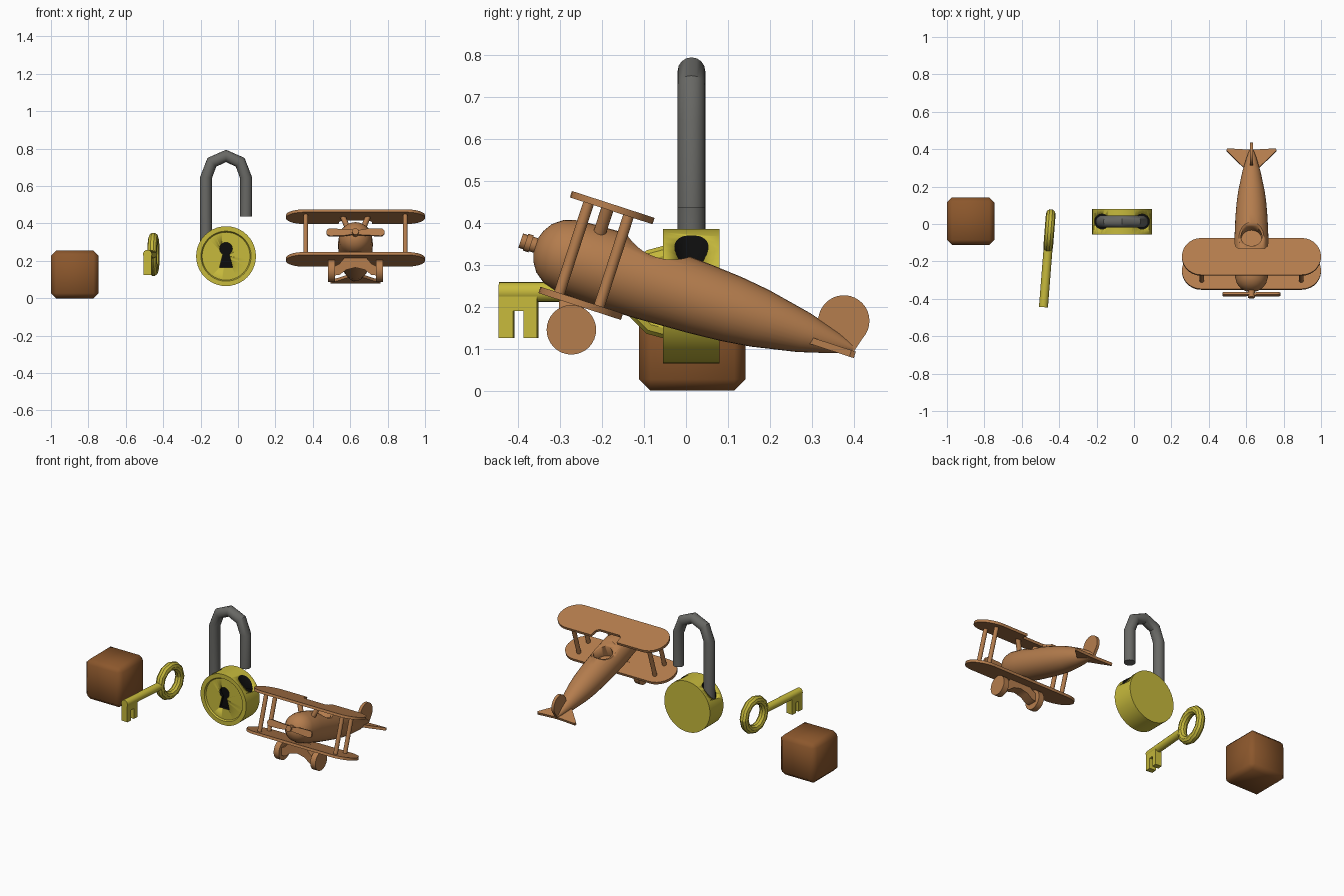
import bpy, bmesh, math
from mathutils import Matrix, Vector

if "Cube" in bpy.data.objects:
    bpy.data.objects.remove(bpy.data.objects["Cube"])


def material(name, rgb):
    m = bpy.data.materials.new(name)
    m.diffuse_color = (*rgb, 1)
    m.use_nodes = True
    m.node_tree.nodes["Principled BSDF"].inputs["Base Color"].default_value = m.diffuse_color
    return m


WOOD = material("light wood", (0.46, 0.205, 0.075))
DARK_WOOD = material("dark wood", (0.26, 0.095, 0.025))
BRASS = material("brass", (0.57, 0.49, 0.045))
STEEL = material("grey steel", (0.14, 0.14, 0.13))
BLACK = material("black", (0.004, 0.004, 0.004))

T = Matrix.Translation
YZ = Matrix(((0, 0, 1, 0), (1, 0, 0, 0), (0, 1, 0, 0), (0, 0, 0, 1)))  # drawing lies in y-z
XZ = Matrix.Rotation(math.pi / 2, 4, 'X')                              # drawing lies in x-z
ALONG_Y = Matrix.Rotation(-math.pi / 2, 4, 'X')                        # z axis turned to +y


def finish(name, bm, mat, matrix, angle=35):
    bm.transform(matrix)
    bmesh.ops.recalc_face_normals(bm, faces=bm.faces)
    me = bpy.data.meshes.new(name)
    bm.to_mesh(me)
    bm.free()
    me.materials.append(mat)
    ob = bpy.data.objects.new(name, me)
    bpy.context.collection.objects.link(ob)
    bpy.ops.object.select_all(action='DESELECT')
    ob.select_set(True)
    bpy.context.view_layer.objects.active = ob
    bpy.ops.object.shade_smooth_by_angle(angle=math.radians(angle))
    return ob


def loft(name, rings, mat, matrix=Matrix(), caps=True):
    bm = bmesh.new()
    rows = [[bm.verts.new(p) for p in r] for r in rings]
    n = len(rows[0])
    for a, b in zip(rows, rows[1:]):
        for i in range(n):
            bm.faces.new((a[i], a[(i + 1) % n], b[(i + 1) % n], b[i]))
    if caps:
        bm.faces.new(rows[0])
        bm.faces.new(rows[-1])
    return finish(name, bm, mat, matrix)


def circle(r, n, z=0):
    return [Vector((r * math.cos(2 * math.pi * i / n), r * math.sin(2 * math.pi * i / n), z))
            for i in range(n)]


def revolve(name, profile, mat, matrix=Matrix(), n=32):
    """Turn (height, radius) pairs about the local z axis."""
    return loft(name, [circle(r, n, h) for h, r in profile], mat, matrix)


def rod(name, a, b, r, mat, matrix=Matrix(), n=16):
    a, b = Vector(a), Vector(b)
    turn = (b - a).to_track_quat('Z', 'Y').to_matrix().to_4x4()
    return revolve(name, [(0, r), ((b - a).length, r)], mat, matrix @ T(a) @ turn, n)


def plate(name, pts, thick, mat, matrix=Matrix()):
    """Extrude a 2D outline evenly to both sides of its plane."""
    return loft(name, [[(x, y, z) for x, y in pts] for z in (-thick / 2, thick / 2)], mat, matrix)


def arc(cx, cy, r, a0, a1, n):
    return [(cx + r * math.cos(math.radians(a0 + (a1 - a0) * i / n)),
             cy + r * math.sin(math.radians(a0 + (a1 - a0) * i / n))) for i in range(n + 1)]


def cut(ob, cutters):
    for c in cutters:
        # same slot order in both, so the cut faces take the second colour
        if c.data.materials[0] != ob.data.materials[0]:
            c.data.materials.clear()
            c.data.materials.append(ob.data.materials[0])
            c.data.materials.append(BLACK)
            for p in c.data.polygons:
                p.material_index = 1
        bpy.context.view_layer.objects.active = ob
        m = ob.modifiers.new("cut", 'BOOLEAN')
        m.operation, m.solver, m.object = 'DIFFERENCE', 'EXACT', c
        bpy.ops.object.modifier_apply(modifier=m.name)
        bpy.data.objects.remove(c)


# ---- wooden block
bm = bmesh.new()
bmesh.ops.create_cube(bm, size=0.254)
bmesh.ops.bevel(bm, geom=bm.edges[:], offset=0.027, segments=1, affect='EDGES')
finish("wooden_block", bm, DARK_WOOD, T((-0.873, 0.015, 0.127)), 60)

# ---- key, slightly turned
K = T((-0.452, -0.036, 0.235)) @ Matrix.Rotation(math.radians(-4.5), 4, 'Z')
rings = []
for i in range(13):
    turn = Matrix.Rotation(2 * math.pi * i / 12, 4, 'X')
    rings.append([turn @ Vector((p.x, p.y + 0.09, 0)) for p in circle(0.026, 10)])
loft("key_bow", rings, BRASS, K, caps=False)
rod("key_shaft", (0, -0.41, 0), (0, -0.08, 0), 0.024, BRASS, K)
plate("key_bit", [(-0.41, 0.005), (-0.41, -0.11), (-0.375, -0.11), (-0.375, -0.045),
                  (-0.35, -0.045), (-0.35, -0.11), (-0.318, -0.11), (-0.318, 0.005)],
      0.042, BRASS, K @ YZ)

# ---- padlock body with recessed face, keyhole and shackle holes
LX, LZ, SY = -0.064, 0.225, 0.013
body = revolve("padlock_body", [(-0.045, 0.02), (-0.045, 0.128), (-0.055, 0.134), (-0.055, 0.16),
                                (0.08, 0.16), (0.08, 0.02)], BRASS, T((LX, 0, LZ)) @ ALONG_Y, 40)
body.data.materials.append(BLACK)
keyhole = plate("keyhole", arc(0, 0.04, 0.034, -60, 240, 16) + [(-0.035, -0.06), (0.035, -0.06)],
                0.04, BLACK, T((LX, -0.045, LZ)) @ XZ)
holes = [rod("shackle_hole", (LX + s * 0.107, SY, 0.28), (LX + s * 0.107, SY, 0.45), 0.04, BLACK, n=24)
         for s in (-1, 1)]
cut(body, [keyhole] + holes)

# ---- shackle
rings = [[(LX - 0.107 + p.x, SY + p.y, 0.27) for p in circle(0.033, 16)]]
for i in range(5):
    a = math.pi * (1 - i / 4)
    rings.append([(LX + (0.107 - p.x * (1 if i != 9 else 0)) * math.cos(a), SY + p.y,
                   0.645 + (0.116 - p.x) * math.sin(a)) for p in circle(0.033, 16)])
rings.append([(LX + 0.107 - p.x, SY + p.y, 0.436) for p in circle(0.033, 16)])
rings[0] = [(LX - 0.107 + p.x, SY + p.y, 0.27) for p in circle(0.033, 16)]
loft("padlock_shackle", rings, STEEL)

# ---- toy biplane, built level with the nose at the origin and then tipped tail-down
PX = 0.628
P = T((PX, -0.386, 0.355)) @ Matrix.Rotation(math.radians(-18), 4, 'X')
body = revolve("fuselage", [(0.03, 0.02), (0.036, 0.038), (0.05, 0.06), (0.075, 0.079), (0.11, 0.089),
                            (0.2, 0.093), (0.3, 0.092), (0.44, 0.086), (0.52, 0.08), (0.59, 0.071),
                            (0.7, 0.049), (0.78, 0.026), (0.825, 0.009)], WOOD, P @ ALONG_Y)
cut(body, [rod("cockpit_dip", (-0.2, 0.31, 0.19), (0.2, 0.31, 0.19), 0.128, WOOD, P, 48),
           rod("cockpit_well", (0, 0.315, 0.0), (0, 0.315, 0.2), 0.056, WOOD, P, 32)])

# propeller
rod("propeller_hub", (0, -0.008, 0), (0, 0.05, 0), 0.018, WOOD, P)
blade = arc(0.135, 0, 0.021, -90, 90, 8) + [(0.06, 0.019), (0.02, 0.012)]
blade = blade + [(-x, -y) for x, y in blade]
plate("propeller", blade, 0.014, WOOD, P @ T((0, 0.011, 0)) @ XZ)

# wings: rounded ends, the upper one notched behind for the cockpit
R, H = 0.1035, 0.2685
right, left = arc(H, 0, R, -90, 90, 14), arc(-H, 0, R, 90, 270, 14)
notch = [(0.09, R), (0.086, R - 0.045), (0.07, R - 0.06)]
notch += [(-x, y) for x, y in reversed(notch)]
plate("upper_wing", right + notch + left, 0.016, WOOD, P @ T((0, 0.175, 0.142)))
plate("lower_wing", right + left, 0.016, WOOD, P @ T((0, 0.174, -0.098)))

for side, s in (("left", -1), ("right", 1)):
    for end, u in (("front", 0.118), ("rear", 0.218)):
        rod(f"{side}_{end}_strut", (s * 0.266, u, -0.095), (s * 0.266, u, 0.14), 0.013, WOOD, P)
    rod(f"{side}_centre_strut", (s * 0.04, 0.165, 0.07), (s * 0.068, 0.165, 0.14), 0.015, WOOD, P)
    x = PX + s * 0.128
    rod(f"{side}_wheel", (x - 0.018, -0.273, 0.145), (x + 0.018, -0.273, 0.145), 0.059, WOOD, n=32)

# landing gear bridge
half = [(0.06, 0.215), (0.085, 0.185), (0.115, 0.17), (0.115, 0.122), (0.085, 0.125), (0.05, 0.152)]
plate("landing_gear_bridge", half + [(0, 0.164)] + [(-x, z) for x, z in reversed(half)],
      0.06, WOOD, T((PX, -0.273, 0)) @ XZ)

# tail
plate("tail_fin", [(0.825, -0.018)] + arc(0.783, 0.056, 0.061, -25, 190, 20) + [(0.69, 0.0)],
      0.018, WOOD, P @ YZ)
half = [(0.03, 0.715), (0.134, 0.822), (0.13, 0.833), (0.02, 0.826)]
plate("tail_plane", half + [(-x, y) for x, y in reversed(half)], 0.016, WOOD, P @ T((0, 0, -0.013)))
